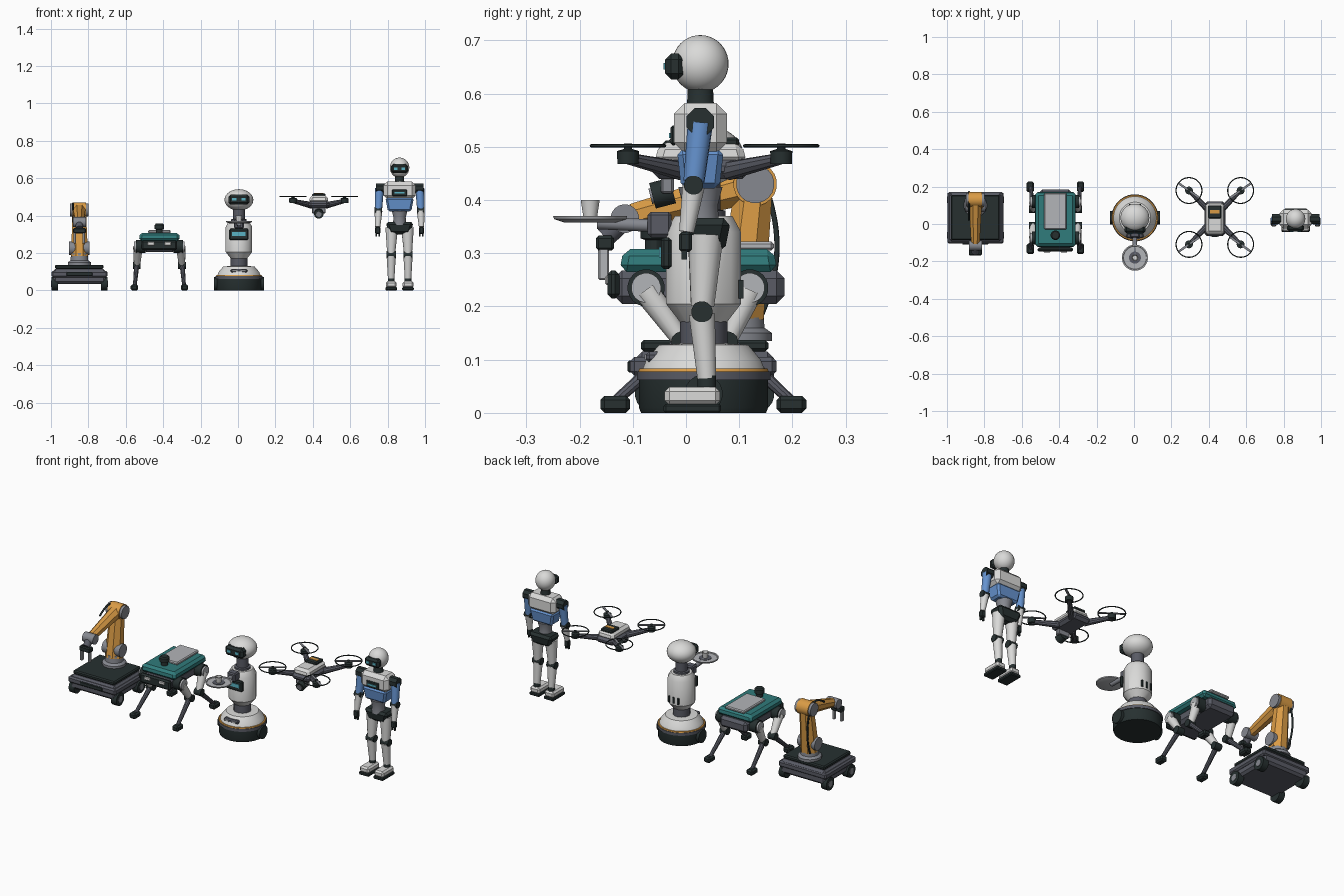
import bpy, bmesh, math
from mathutils import Vector, Matrix

if "Cube" in bpy.data.objects:
    bpy.data.objects.remove(bpy.data.objects["Cube"])


def material(name, r, g, b):
    m = bpy.data.materials.new(name)
    m.use_nodes = True
    m.diffuse_color = (r, g, b, 1)
    m.node_tree.nodes["Principled BSDF"].inputs["Base Color"].default_value = (r, g, b, 1)
    return m


WHITE = material("shell white", .7, .7, .69)
PALE = material("pale grey", .45, .46, .48)
STEEL = material("steel grey", .24, .25, .28)
SLATE = material("slate grey", .1, .105, .13)
DARK = material("dark rubber", .02, .03, .03)
TEAL = material("teal", .03, .2, .2)
ORANGE = material("orange", .7, .33, .06)
BLUE = material("blue", .13, .29, .62)
CYAN = material("cyan glow", .1, .45, .55)

origin = Vector()


def finish(bm, name, mat, smooth=30):
    bmesh.ops.recalc_face_normals(bm, faces=bm.faces)
    me = bpy.data.meshes.new(name)
    bm.to_mesh(me)
    bm.free()
    me.materials.append(mat)
    if smooth:
        me.shade_smooth()
        me.set_sharp_from_angle(angle=math.radians(smooth))
    ob = bpy.data.objects.new(name, me)
    ob.location += origin
    bpy.context.collection.objects.link(ob)
    return ob


def box(name, mat, x, y, z, bevel=0.0, top=1, bottom=1):
    """Chamfered box from three (low, high) ranges, optionally tapered."""
    bm = bmesh.new()
    bmesh.ops.create_cube(bm, size=1)
    for v in bm.verts:
        k = top if v.co.z > 0 else bottom
        v.co = [(lo + hi) / 2 + c * (hi - lo) * s
                for (lo, hi), c, s in zip((x, y, z), v.co, (k, k, 1))]
    if bevel:
        bmesh.ops.bevel(bm, geom=bm.edges[:], offset=bevel, segments=1, affect='EDGES')
    return finish(bm, name, mat, 0)


def lathe(name, mat, profile, at=(0, 0, 0), axis=(0, 0, 1), n=24):
    """Solid of revolution from (radius, height) points."""
    bm = bmesh.new()
    turn = Vector(axis).to_track_quat('Z', 'Y').to_matrix()
    rings = [[bm.verts.new(Vector(at) + turn @ Vector(
        (r * math.cos(math.tau * (i + .5) / n), r * math.sin(math.tau * (i + .5) / n), h)))
        for i in range(n)] for r, h in profile]
    for a, b in zip(rings, rings[1:]):
        for i in range(n):
            j = (i + 1) % n
            bm.faces.new((a[i], a[j], b[j], b[i]))
    bm.faces.new(rings[0][::-1])
    bm.faces.new(rings[-1])
    return finish(bm, name, mat)


def rod(name, mat, a, b, r1, r2=None, n=16):
    d = Vector(b) - Vector(a)
    return lathe(name, mat, [(r1, 0), (r2 or r1, d.length)], a, d, n)


def ball(name, mat, at, size):
    bm = bmesh.new()
    bmesh.ops.create_uvsphere(bm, u_segments=32, v_segments=20, radius=1,
                              matrix=Matrix.Translation(at) @ Matrix.Diagonal((*size, 1)))
    return finish(bm, name, mat)


def tube(name, mat, points, r, loop=False):
    cu = bpy.data.curves.new(name, 'CURVE')
    cu.dimensions = '3D'
    cu.bevel_depth, cu.bevel_resolution = r, 2
    sp = cu.splines.new('POLY' if loop else 'NURBS')
    sp.points.add(len(points) - 1)
    for p, co in zip(sp.points, points):
        p.co = (*co, 1)
    sp.use_cyclic_u, sp.use_endpoint_u = loop, True
    cu.materials.append(mat)
    ob = bpy.data.objects.new(name, cu)
    ob.location = origin
    bpy.context.collection.objects.link(ob)


def span(c, h):
    return (c - h, c + h)


SIDES = (("right", -1), ("left", 1))
ENDS = (("front", -1), ("rear", 1))

# Wheeled arm: cart
origin = Vector((-.848, 0, 0))
box("cart_body", SLATE, span(0, .14), (-.095, .165), (.035, .115), .012)
box("cart_bumper", SLATE, span(0, .15), (-.105, .17), (.07, .105), .008)
box("cart_deck", DARK, span(0, .13), (-.085, .155), (.115, .137), .006)
box("cart_front_slot", DARK, span(0, .07), (-.11, -.1), (.076, .098), .003)
for side, s in SIDES:
    for end, y in (("front", -.06), ("rear", .13)):
        rod(f"cart_wheel_{end}_{side}", DARK, (s * .115, y, .036), (s * .15, y, .036), .036, n=20)
        rod(f"cart_hub_{end}_{side}", STEEL, (s * .14, y, .036), (s * .152, y, .036), .018)
# Wheeled arm: jointed arm
lathe("arm_pedestal", STEEL, [(.062, .135), (.062, .15), (.048, .16), (.045, .2)], (0, .1, 0))
rod("shoulder_joint", STEEL, (-.055, .1, .225), (.055, .1, .225), .036, n=20)
rod("upper_arm", ORANGE, (0, .1, .18), (0, .128, .43), .05, .038, 8)
rod("elbow_joint", STEEL, (-.05, .13, .43), (.05, .13, .43), .036, n=20)
rod("elbow_cover", ORANGE, (-.036, .13, .43), (.036, .13, .43), .041, n=20)
rod("forearm", ORANGE, (0, .13, .43), (0, -.1, .37), .038, .025, 8)
rod("wrist_joint", STEEL, (-.034, -.115, .365), (.034, -.115, .365), .027, n=20)
rod("wrist_link", SLATE, (0, -.115, .365), (0, -.152, .33), .02)
box("gripper_palm", DARK, span(0, .034), span(-.152, .017), (.305, .333), .005)
for side, s in SIDES:
    box(f"gripper_finger_{side}", PALE, span(s * .024, .007), span(-.155, .01), (.25, .31), .003)
tube("arm_cable", DARK, [(-.03, .14, .18), (-.035, .18, .27), (-.035, .17, .4),
                         (-.035, .12, .5), (-.035, .02, .43)], .005)

# Four-legged walker: body
origin = Vector((-.42, .0, 0))
box("walker_chassis", SLATE, span(0, .085), (-.135, .185), (.205, .268), .015)
box("walker_shell", TEAL, span(0, .11), (-.125, .172), (.265, .308), .013, .95)
box("walker_back_panel", PALE, span(0, .06), (-.03, .165), (.305, .322), .005)
box("walker_face", DARK, span(0, .095), (-.148, -.125), (.215, .268), .008)
lathe("walker_sensor", DARK, [(.018, .305), (.018, .325), (.026, .328), (.026, .35), (.02, .357)],
      (0, -.06, 0), n=12)
# Four-legged walker: lamps and legs, knees pointing inwards
for side, s in SIDES:
    box(f"walker_lamp_{side}", WHITE, span(s * .045, .018), (-.152, -.145), (.24, .258), .003)
    for end, hip, knee, foot in (("front", -.075, -.008, -.133), ("rear", .12, .078, .198)):
        tag = f"{end}_{side}"
        rod(f"hip_{tag}", DARK, (s * .075, hip, .235), (s * .125, hip, .235), .035, n=20)
        rod(f"hip_cap_{tag}", PALE, (s * .12, hip, .235), (s * .135, hip, .235), .028, n=20)
        rod(f"thigh_{tag}", WHITE, (s * .115, hip, .23), (s * .12, knee, .135), .026, .017, 12)
        rod(f"knee_{tag}", DARK, (s * .1, knee, .133), (s * .142, knee, .133), .02)
        rod(f"shin_{tag}", SLATE, (s * .122, knee, .133), (s * .132, foot, .022), .014, .01, 10)
        box(f"foot_{tag}", DARK, span(s * .134, .02), span(foot, .028), (0, .032), .008)

# Serving robot: base
origin = Vector((.005, .033, 0))
lathe("server_base", DARK, [(.118, 0), (.122, .01), (.122, .065)], n=32)
lathe("base_band", SLATE, [(.126, .062), (.126, .078)], n=32)
lathe("base_accent", ORANGE, [(.123, .078), (.121, .083)], n=32)
lathe("base_cover", WHITE, [(.116, .08), (.108, .1), (.084, .128), (.05, .13)], n=32)
box("base_sensor", SLATE, span(0, .045), (-.108, -.06), (.095, .115), .006)
for side, s in SIDES:
    rod(f"server_wheel_{side}", DARK, (s * .1, 0, .036), (s * .133, 0, .036), .036, n=20)
    box(f"base_lamp_{side}", PALE, span(s * .022, .013), (-.111, -.107), (.1, .11))
# Serving robot: body, neck, head
lathe("server_column", SLATE, [(.045, .12), (.045, .18)])
lathe("server_body", WHITE, [(.045, .17), (.073, .205), (.073, .34), (.056, .37)], n=12)
box("chest_screen", DARK, span(0, .052), (-.08, -.06), (.27, .33), .006)
box("chest_display", CYAN, span(0, .036), (-.084, -.079), (.292, .312))
for i in (-1, 0, 1):
    box(f"back_vent_{i + 2}", DARK, span(i * .028, .004), (.066, .075), (.215, .25))
lathe("server_neck", SLATE, [(.042, .365), (.042, .38), (.032, .382), (.032, .44)])
ball("server_head", WHITE, (0, 0, .484), (.077, .075, .057))
box("server_visor", DARK, span(0, .056), (-.083, -.035), (.458, .512), .012)
for side, s in SIDES:
    box(f"server_eye_{side}", CYAN, span(s * .025, .011), (-.086, -.081), (.48, .494))
# Serving robot: tray and cup
box("tray_mount", SLATE, span(0, .026), (-.105, -.06), (.33, .378), .006)
rod("tray_arm", STEEL, (0, -.1, .352), (0, -.2, .357), .012)
lathe("tray", PALE, [(.05, .358), (.068, .364), (.07, .37), (.063, .37), (.061, .366)],
      (0, -.213, 0), n=32)
lathe("tray_mat", SLATE, [(.032, .364), (.032, .368)], (0, -.213, 0))
lathe("cup", WHITE, [(.013, .368), (.018, .4), (.015, .4), (.012, .375)], (0, -.213, 0))

# Quadcopter: body
origin = Vector((.432, .035, 0))
box("drone_hull", SLATE, span(0, .056), (-.1, .085), (.44, .478), .014)
box("drone_shell", WHITE, span(0, .052), (-.095, .08), (.468, .508), .013, .88)
box("drone_battery", DARK, span(0, .036), (-.005, .065), (.5, .518), .005)
box("battery_stripe", ORANGE, span(0, .026), (.022, .04), (.517, .521))
# Quadcopter: arms, motors, rotors
for side, s in SIDES:
    for end, e in ENDS:
        tag = f"{end}_{side}"
        x, y = s * .138, e * .144
        rod(f"drone_arm_{tag}", SLATE, (s * .04, e * .045, .455), (x, y, .478), .018, .011, 10)
        lathe(f"motor_{tag}", DARK, [(.02, .468), (.021, .492), (.008, .496), (.008, .506)], (x, y, 0))
        tube(f"rotor_guard_{tag}", DARK, [(x + .069 * math.cos(math.tau * i / 40),
             y + .069 * math.sin(math.tau * i / 40), .502) for i in range(40)], .003, True)
        blade = box(f"rotor_blade_{tag}", STEEL, span(0, .068), span(0, .006), (.5, .504))
        blade.location += Vector((x, y, 0))
        blade.rotation_euler.z = s * e * math.radians(35)
# Quadcopter: camera
box("camera_bracket", STEEL, span(0, .036), span(-.07, .012), (.412, .445), .004)
rod("camera_body", DARK, (0, -.06, .418), (0, -.098, .408), .025, n=20)
rod("camera_lens", STEEL, (0, -.096, .4085), (0, -.102, .407), .015)

# Humanoid: head and torso
origin = Vector((.864, .027, 0))
ball("human_head", WHITE, (0, 0, .656), (.052, .053, .054))
box("human_visor", DARK, span(0, .046), (-.066, -.03), (.627, .675), .011)
for side, s in SIDES:
    box(f"human_eye_{side}", CYAN, span(s * .02, .01), (-.069, -.064), (.645, .658))
lathe("human_neck", DARK, [(.03, .57), (.025, .585), (.024, .615)])
box("chest_armor", WHITE, span(0, .086), span(0, .05), (.488, .582), .02)
box("chest_panel", DARK, span(0, .04), (-.056, -.045), (.503, .54), .004)
box("chest_light", CYAN, span(0, .026), (-.059, -.055), (.517, .526))
box("abdomen", BLUE, span(0, .076), span(0, .044), (.422, .495), .01, 1, .82)
lathe("waist", STEEL, [(.036, .35), (.033, .39), (.042, .425)])
box("pelvis", DARK, span(0, .076), span(.012, .046), (.3, .366), .014, 1, .72)
# Humanoid: arms and legs
for side, s in SIDES:
    rod(f"shoulder_{side}", DARK, (s * .078, 0, .547), (s * .127, 0, .547), .028, n=8)
    rod(f"upper_arm_{side}", BLUE, (s * .108, 0, .545), (s * .113, -.012, .435), .024, .02, 12)
    rod(f"elbow_{side}", DARK, (s * .094, -.013, .428), (s * .134, -.013, .428), .018)
    rod(f"forearm_{side}", WHITE, (s * .113, -.013, .425), (s * .117, -.026, .34), .021, .014, 12)
    box(f"hand_{side}", DARK, span(s * .117, .014), span(-.028, .012), (.302, .34), .005)
    for i in (-1, 1):
        box(f"finger_{side}_{i + 2}", DARK, span(s * .117 + i * .008, .004), span(-.03, .005), (.288, .306))
    rod(f"thigh_{side}", WHITE, (s * .042, .01, .335), (s * .045, .004, .2), .034, .022, 16)
    rod(f"knee_{side}", DARK, (s * .045 - .025, .003, .19), (s * .045 + .025, .003, .19), .02)
    rod(f"calf_{side}", WHITE, (s * .045, .003, .185), (s * .045, .012, .065), .025, .018, 16)
    rod(f"ankle_{side}", DARK, (s * .045, .012, .04), (s * .045, .012, .07), .018)
    box(f"shoe_{side}", WHITE, span(s * .045, .029), (-.067, .037), (.014, .049), .009)
    box(f"sole_{side}", DARK, span(s * .045, .031), (-.069, .039), (0, .017), .004)
